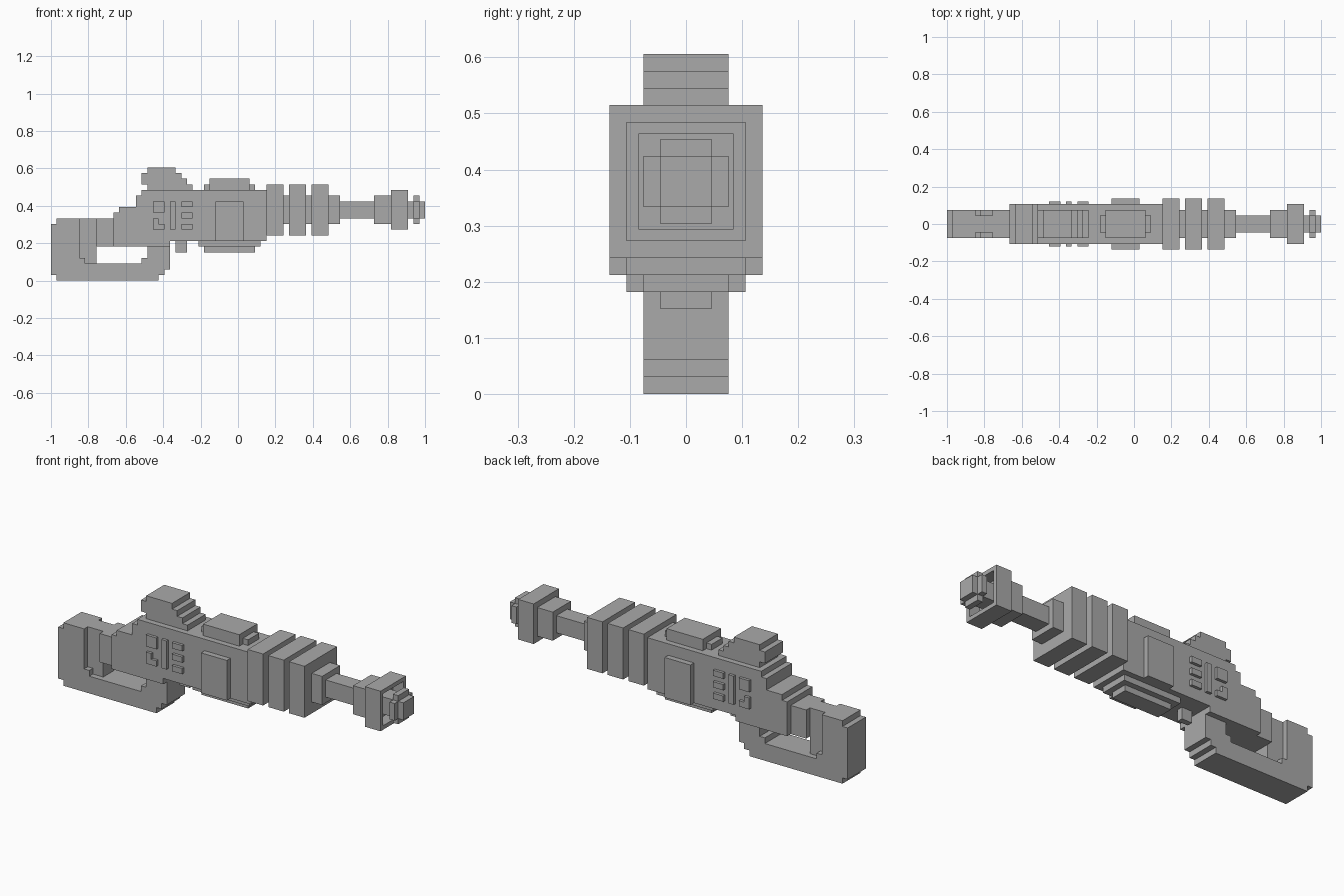
import bpy
import bmesh
from mathutils import Vector

UNIT = 2 / 66          # size of one block
MIDDLE = 33            # block column that lies at the centre of the length

default_cube = bpy.data.objects.get("Cube")
if default_cube:
    bpy.data.objects.remove(default_cube, do_unlink=True)

grey = bpy.data.materials.new("plain_grey")
grey.use_nodes = True
grey_value = (0.4, 0.4, 0.4, 1)
grey.diffuse_color = grey_value
grey.node_tree.nodes["Principled BSDF"].inputs["Base Color"].default_value = grey_value


def finish(name, bm):
    """Turn a bmesh into a named, flat-shaded object."""
    bmesh.ops.recalc_face_normals(bm, faces=bm.faces)
    mesh = bpy.data.meshes.new(name)
    bm.to_mesh(mesh)
    bm.free()
    mesh.materials.append(grey)
    part = bpy.data.objects.new(name, mesh)
    bpy.context.collection.objects.link(part)
    return part


def profile_mesh(outline, near, far):
    """Extrude a side outline, given in blocks, from near to far across y."""
    bm = bmesh.new()
    corners = [bm.verts.new(((x - MIDDLE) * UNIT, near * UNIT, z * UNIT))
               for x, z in outline]
    face = bm.faces.new(corners)
    swept = bmesh.ops.extrude_face_region(bm, geom=[face])["geom"]
    moved = [v for v in swept if isinstance(v, bmesh.types.BMVert)]
    bmesh.ops.translate(bm, verts=moved, vec=(0, (far - near) * UNIT, 0))
    bmesh.ops.recalc_face_normals(bm, faces=bm.faces)
    return bm


def profile(name, outline, half_width):
    return finish(name, profile_mesh(outline, -half_width, half_width))


def rectangle(left, right, bottom, top):
    return [(left, bottom), (right, bottom), (right, top), (left, top)]


def block(name, left, right, bottom, top, half_width):
    return profile(name, rectangle(left, right, bottom, top), half_width)


def square_section(name, left, right, half_width):
    """Square length of barrel around the bore axis."""
    axis = 12.5
    return block(name, left, right, axis - half_width, axis + half_width, half_width)


# Stock loop and grip
profile("stock_and_grip", [
    (1, 0), (19, 0), (19, 1), (20, 1), (20, 2), (21, 2), (21, 6), (17, 6),
    (17, 4), (16, 4), (16, 3), (6, 3), (6, 4), (5, 4), (5, 11), (1, 11),
    (1, 10), (0, 10), (0, 1), (1, 1)], 2.5)
block("stock_recess_core", 5, 8, 3, 11, 1.5)
block("stock_neck", 8, 11, 6, 11, 2.5)

# Receiver body with stepped rear
profile("receiver", [
    (11, 6), (21, 6), (21, 7), (38, 7), (38, 16), (16, 16), (16, 15),
    (15, 15), (15, 13), (12, 13), (12, 12), (11, 12)], 3.5)
block("trigger", 22, 24, 5, 7, 0.5)

# Rear sight with stepped front
profile("rear_sight", [
    (17, 16), (25, 16), (25, 17), (24, 17), (24, 18), (23, 18), (23, 19),
    (22, 19), (22, 20), (17, 20), (17, 19), (16, 19), (16, 17), (17, 17)], 2.5)

# Top cover and underside plates
block("top_cover", 28, 35, 16, 18, 2.5)
block("top_cover_ends", 27, 36, 16, 17, 1.5)
block("underside_plate", 26, 37, 6, 7, 2.5)
block("underside_lower_plate", 27, 36, 5, 6, 1.5)

# Raised details, repeated on both sides of the receiver
details = {
    "side_panel": (rectangle(29, 34, 7, 14), 4.5),
    "square_button": (rectangle(18, 20, 12, 14), 4),
    "corner_button": ([(18, 9), (20, 9), (20, 10), (19, 10), (19, 11), (18, 11)], 4),
    "tall_bar": (rectangle(21, 22, 9, 14), 4),
}
for row, base in enumerate((9, 11, 13), start=1):
    details[f"short_bar_{row}"] = (rectangle(23, 25, base, base + 1), 4)
for name, (outline, reach) in details.items():
    for side, sign in (("front", -1), ("back", 1)):
        finish(f"{name}_{side}", profile_mesh(outline, sign * 3.5, sign * reach))

# Barrel: core, three large rings, thin tube, collar
square_section("barrel_core", 38, 51, 2.5)
for number in range(3):
    start = 38 + 4 * number
    square_section(f"barrel_ring_{number + 1}", start, start + 3, 4.5)
square_section("barrel_tube", 51, 57, 1.5)
square_section("muzzle_collar", 57, 60, 2.5)

# Hollow muzzle box: inset the end face and push it inwards
bm = profile_mesh(rectangle(60, 63, 9, 16), -3.5, 3.5)
end = max(bm.faces, key=lambda f: f.calc_center_median().x)
bmesh.ops.inset_region(bm, faces=[end], thickness=UNIT)
end = bmesh.ops.extrude_discrete_faces(bm, faces=[end])["faces"][0]
bmesh.ops.translate(bm, verts=end.verts, vec=Vector((-2 * UNIT, 0, 0)))
finish("muzzle_box", bm)

# Muzzle tip with cross-shaped flange
square_section("muzzle_tip", 61, 66, 1.5)
block("flange_upright", 64, 65, 10, 15, 1.5)
block("flange_crossbar", 64, 65, 11, 14, 2.5)
